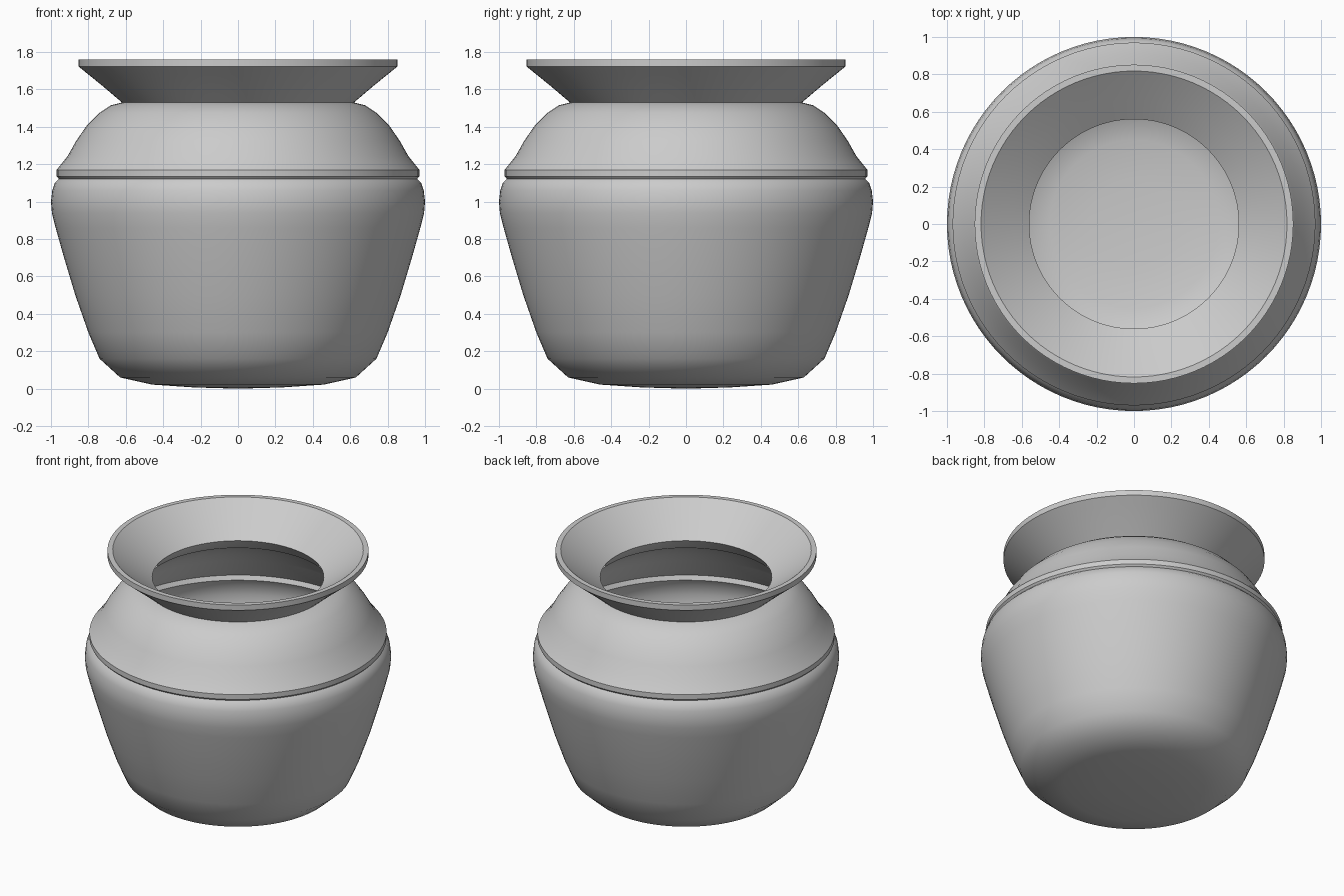
import bpy, bmesh, math

SEGMENTS = 96

clay = bpy.data.materials.new("grey clay")
clay.diffuse_color = (0.6, 0.6, 0.6, 1)

# Outer wall (radius, height), from the rounded base up to the flared rim
outer = [(0, 0.0), (0.24, 0.007), (0.46, 0.022), (0.63, 0.06), (0.74, 0.16),
         (0.80, 0.30), (0.87, 0.50), (0.93, 0.70), (0.975, 0.86), (0.995, 0.94),
         (1.0, 1.0), (0.993, 1.06), (0.98, 1.10), (0.958, 1.122), (0.97, 1.135),
         (0.97, 1.17), (0.91, 1.245), (0.865, 1.325), (0.81, 1.405), (0.74, 1.475),
         (0.68, 1.515), (0.62, 1.53), (0.72, 1.615), (0.80, 1.68), (0.852, 1.722),
         (0.852, 1.76)]

# Inner wall, from the rim back down to the floor
inner = [(0.818, 1.76), (0.76, 1.715), (0.66, 1.64), (0.56, 1.565), (0.62, 1.485),
         (0.66, 1.465), (0.71, 1.43), (0.77, 1.37), (0.82, 1.30), (0.87, 1.215),
         (0.92, 1.15), (0.905, 1.12), (0.935, 1.07), (0.945, 1.0), (0.94, 0.94),
         (0.92, 0.86), (0.875, 0.70), (0.815, 0.50), (0.75, 0.30), (0.69, 0.19),
         (0.60, 0.11), (0.45, 0.075), (0.24, 0.06), (0, 0.053)]


def lathe(name, profile, material):
    """Revolve a profile about the z axis."""
    mesh = bpy.data.meshes.new(name)
    bm = bmesh.new()
    verts = [bm.verts.new((r, 0, z)) for r, z in profile]
    edges = [bm.edges.new(pair) for pair in zip(verts, verts[1:])]
    bmesh.ops.spin(bm, geom=verts + edges, cent=(0, 0, 0), axis=(0, 0, 1),
                   angle=2 * math.pi, steps=SEGMENTS, use_duplicate=False)
    bmesh.ops.remove_doubles(bm, verts=bm.verts, dist=0.0005)
    bmesh.ops.recalc_face_normals(bm, faces=bm.faces)
    bm.to_mesh(mesh)
    bm.free()
    mesh.materials.append(material)
    obj = bpy.data.objects.new(name, mesh)
    bpy.context.collection.objects.link(obj)
    bpy.context.view_layer.objects.active = obj
    obj.select_set(True)
    bpy.ops.object.shade_smooth_by_angle(angle=math.radians(30))
    return obj


# Hollow pot with shoulder groove and flared mouth
lathe("pot", outer + inner, clay)
